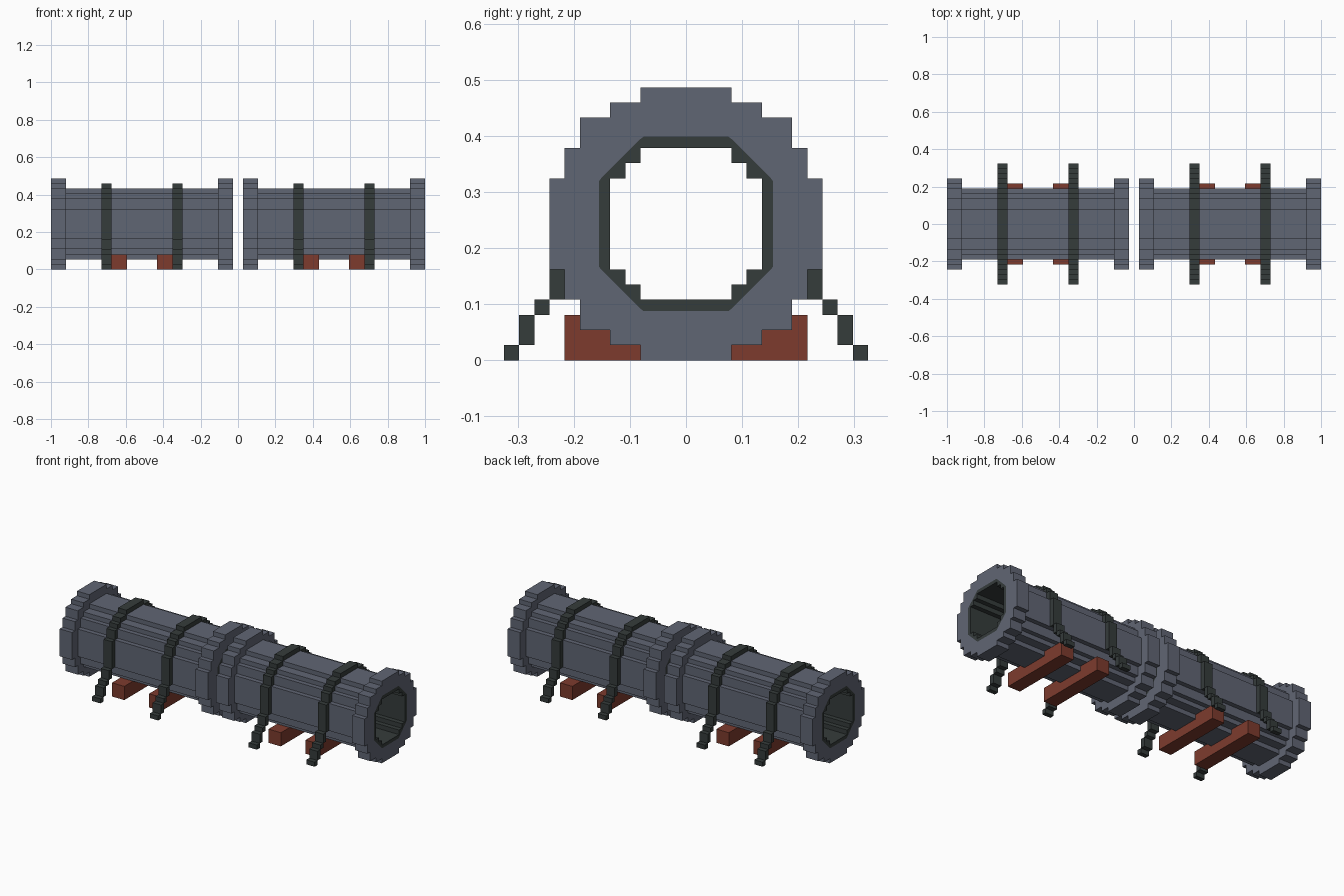
import bpy
from mathutils import Matrix

cube = bpy.data.objects.get("Cube")
if cube:
    bpy.data.objects.remove(cube, do_unlink=True)

U = 1 / 37      # one block
AXIS = 9        # pipe axis height in blocks


def material(name, rgb):
    m = bpy.data.materials.new(name)
    m.use_nodes = True
    m.diffuse_color = (*rgb, 1)
    bsdf = next(n for n in m.node_tree.nodes if n.type == 'BSDF_PRINCIPLED')
    bsdf.inputs["Base Color"].default_value = (*rgb, 1)
    bsdf.inputs["Roughness"].default_value = 0.8
    return m


STEEL = material("blue grey steel", (0.118, 0.132, 0.174))
DARK = material("dark iron", (0.036, 0.045, 0.044))
WOOD = material("red brown wood", (0.205, 0.044, 0.027))


def stepped(corners):
    """Quarter outline of blocks from its outer corners, top to side."""
    pts = []
    for i, (y, z) in enumerate(corners):
        pts.append((y, z))
        if i + 1 < len(corners):
            pts.append((y, corners[i + 1][1]))
    return pts


def full_outline(quarter):
    """Mirror a quarter outline into a closed loop."""
    right = quarter + [(y, -z) for y, z in reversed(quarter)]
    return right + [(-y, z) for y, z in reversed(right)]


def ring(name, outer, inner, x0, x1, mat):
    """Hollow prism along x with the given quarter outlines."""
    cu = bpy.data.curves.new(name, 'CURVE')
    cu.dimensions = '2D'
    cu.fill_mode = 'BOTH'
    cu.extrude = (x1 - x0) / 2 * U
    for quarter in (outer, inner):
        loop = full_outline(quarter)
        sp = cu.splines.new('POLY')
        sp.points.add(len(loop) - 1)
        for p, (y, z) in zip(sp.points, loop):
            p.co = (y * U, z * U, 0, 1)
        sp.use_cyclic_u = True
    tmp = bpy.data.objects.new(name + "_outline", cu)
    bpy.context.collection.objects.link(tmp)
    dg = bpy.context.evaluated_depsgraph_get()
    me = bpy.data.meshes.new_from_object(tmp.evaluated_get(dg))
    bpy.data.objects.remove(tmp, do_unlink=True)
    # local x, y, z become world y, z, x
    me.transform(Matrix(((0, 0, 1, (x0 + x1) / 2 * U), (1, 0, 0, 0),
                         (0, 1, 0, AXIS * U), (0, 0, 0, 1))))
    me.shade_flat()
    me.materials.clear()
    me.materials.append(mat)
    ob = bpy.data.objects.new(name, me)
    bpy.context.collection.objects.link(ob)


def boxes(name, cells, mat):
    """One mesh made of boxes (x0, x1, y0, y1, z0, z1) in blocks."""
    verts, faces = [], []
    for x0, x1, y0, y1, z0, z1 in cells:
        b = len(verts)
        verts += [(x * U, y * U, z * U) for x in (x0, x1) for y in (y0, y1) for z in (z0, z1)]
        faces += [[b + i for i in f] for f in
                  ((0, 1, 3, 2), (4, 6, 7, 5), (0, 4, 5, 1), (2, 3, 7, 6), (0, 2, 6, 4), (1, 5, 7, 3))]
    me = bpy.data.meshes.new(name)
    me.from_pydata(verts, [], faces)
    me.materials.append(mat)
    ob = bpy.data.objects.new(name, me)
    bpy.context.collection.objects.link(ob)


# Cross-sections, as quarter outlines around the pipe axis
FLANGE = stepped([(3, 9), (5, 8), (7, 7), (8, 5), (9, 3)])
BARREL = stepped([(3, 7), (5, 6), (6, 5), (7, 3)])
BORE = [(2.8, 5.75), (3, 5.6), (5.6, 3), (5.75, 2.8)]
LINER = stepped([(3, 5), (4, 4), (5, 3)])

# Strap blocks on one side (y0, y1, z0, z1), from shoulder to foot
STRAP = [(3, 5, 15, 16), (5, 6, 14, 15), (6, 7, 12, 14), (7, 8, 6, 12),
         (8, 9, 4, 6), (9, 10, 3, 4), (10, 11, 1, 3), (11, 12, 0, 1)]


def span(side, a, b):
    return (a, b) if side > 0 else (-b, -a)


for side, label in ((1, "left"), (-1, "right")):
    # Pipe section with a flange at each end and a dark inner lining
    ring(label + "_pipe_barrel", BARREL, BORE, *span(side, 4, 34), STEEL)
    ring(label + "_inner_flange", FLANGE, BORE, *span(side, 1, 4), STEEL)
    ring(label + "_outer_flange", FLANGE, BORE, *span(side, 34, 37), STEEL)
    ring(label + "_pipe_lining", BORE, LINER, *span(side, 1, 37), DARK)

    # Straps over the pipe, splayed down to the ground
    for pos, a in (("inner", 11), ("outer", 25)):
        x = span(side, a, a + 2)
        cells = [(*x, -3, 3, 16, 17)]
        for y0, y1, z0, z1 in STRAP:
            cells += [(*x, y0, y1, z0, z1), (*x, -y1, -y0, z0, z1)]
        boxes(f"{label}_{pos}_strap", cells, DARK)

    # Wooden support beams
    for pos, a in (("inner", 13), ("outer", 22)):
        boxes(f"{label}_{pos}_beam", [(*span(side, a, a + 3), -8, 8, 0, 3)], WOOD)
